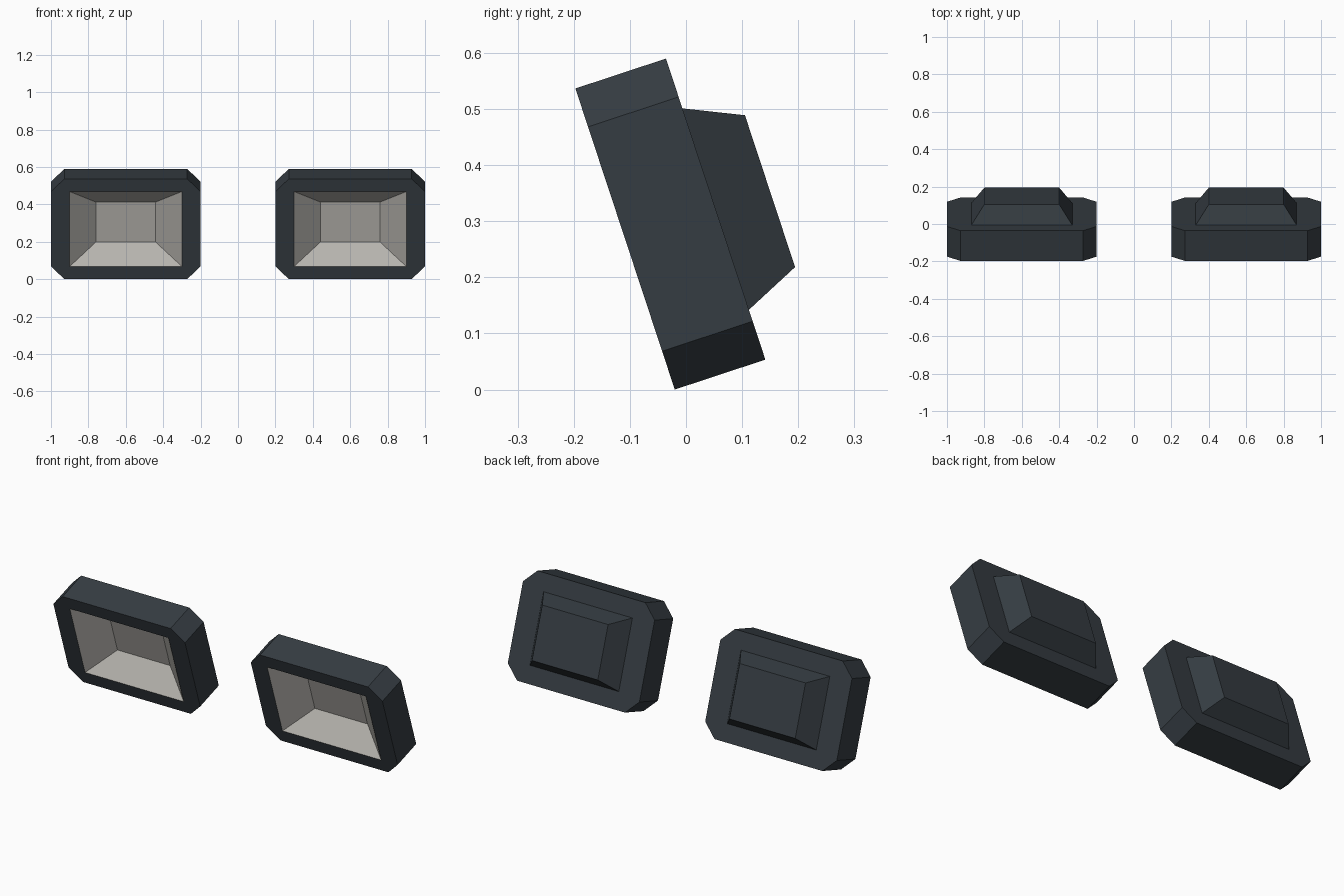
import bpy, bmesh, math
from mathutils import Matrix

if "Cube" in bpy.data.objects:
    bpy.data.objects.remove(bpy.data.objects["Cube"])

TILT = math.radians(18.27)   # lean backwards
MID = 0.2825                 # half height of the housing along its lean


def material(name, rgb):
    m = bpy.data.materials.new(name)
    m.diffuse_color = (*rgb, 1)
    m.use_nodes = True
    m.node_tree.nodes["Principled BSDF"].inputs["Base Color"].default_value = m.diffuse_color
    return m


dark = material("dark slate", (0.036, 0.046, 0.055))
light = material("warm light grey", (0.47, 0.455, 0.425))


def ring(hx, hz, c, y):
    """Chamfered rectangle at depth y; c = 0 gives a plain rectangle."""
    pts = [(hx, hz - c), (hx - c, hz), (c - hx, hz), (-hx, hz - c),
           (-hx, c - hz), (c - hx, -hz), (hx - c, -hz), (hx, c - hz)]
    return [(x, y, z + MID) for x, z in pts]


def loft(name, rings, mat, x, cap_end=True):
    """Skin successive rings and close the last one."""
    bm = bmesh.new()
    loops = [[bm.verts.new(p) for p in r] for r in rings]
    for a, b in zip(loops, loops[1:]):
        for i in range(8):
            j = (i + 1) % 8
            bm.faces.new((a[i], b[i], b[j], a[j]))
    if cap_end:
        bm.faces.new(loops[-1])
    bmesh.ops.remove_doubles(bm, verts=bm.verts, dist=1e-5)
    me = bpy.data.meshes.new(name)
    bm.to_mesh(me)
    bm.free()
    me.transform(Matrix.Translation((x, -0.02, 0)) @ Matrix.Rotation(TILT, 4, 'X'))
    me.materials.append(mat)
    bpy.context.collection.objects.link(bpy.data.objects.new(name, me))
    return me


opening = ring(0.30, 0.211, 0, 0)
for side, x in (("left", -0.6), ("right", 0.6)):
    # housing: front rim, chamfered sides, back plate and raised rear block
    loft(side + "_housing", [
        opening,
        ring(0.40, MID, 0.072, 0),
        ring(0.40, MID, 0.072, 0.17),
        ring(0.27, 0.189, 0, 0.17),
        ring(0.20, 0.1425, 0, 0.272)], dark, x)
    # tapered recess lining, facing the front
    me = loft(side + "_recess", [opening, ring(0.16, 0.113, 0, 0.118)], light, x)
    me.update()

# consistent outward normals: housing faces outwards, recess faces the viewer
for ob in bpy.context.collection.objects:
    bm = bmesh.new()
    bm.from_mesh(ob.data)
    bm.normal_update()
    cap = max(bm.faces, key=lambda f: f.calc_center_median().y)
    bmesh.ops.recalc_face_normals(bm, faces=bm.faces)
    bm.normal_update()
    want = 1 if "housing" in ob.name else -1
    if cap.normal.y * want < 0:
        bmesh.ops.reverse_faces(bm, faces=bm.faces)
    bm.to_mesh(ob.data)
    bm.free()
